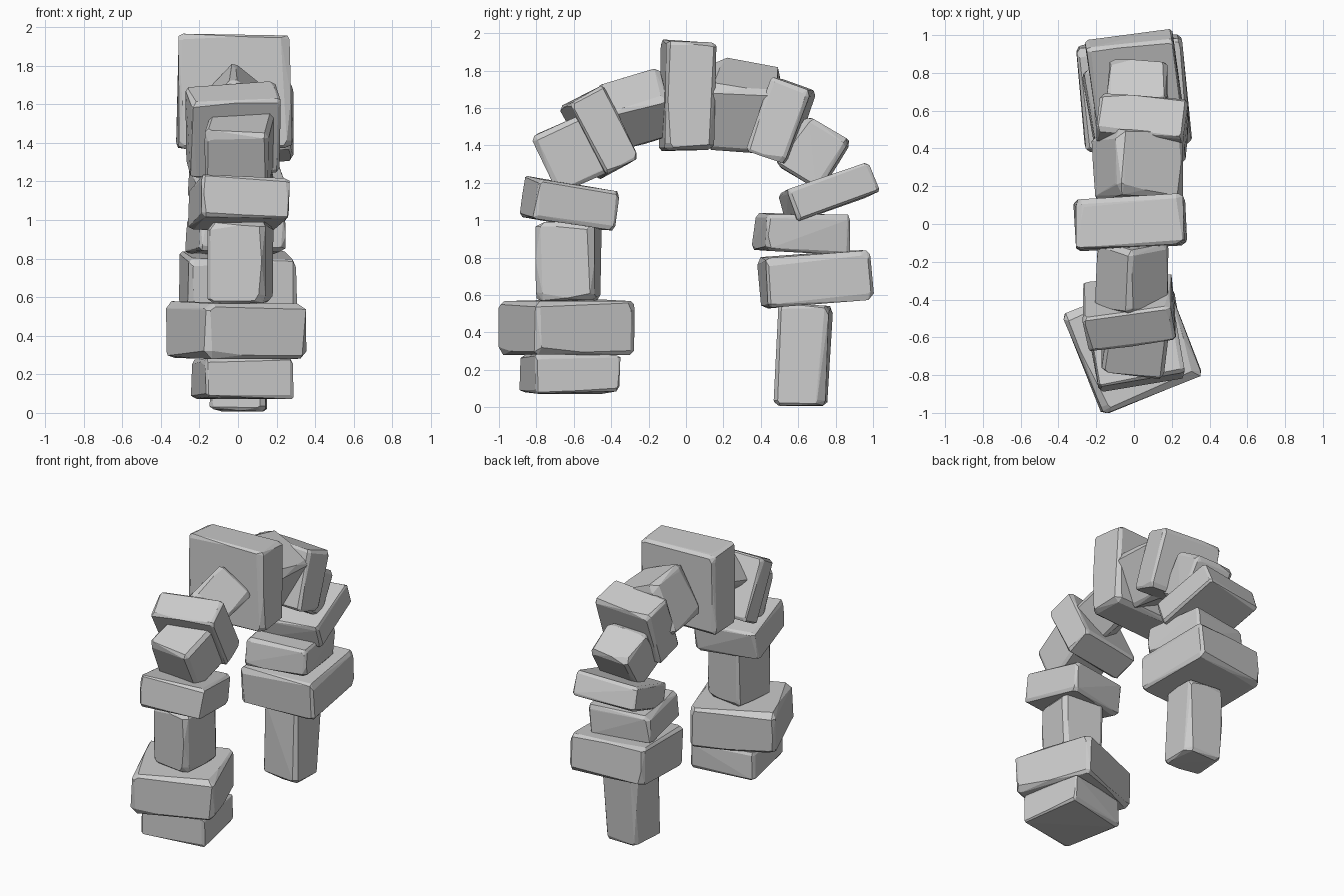
import bpy, bmesh, random
from math import radians
from mathutils import Vector, Matrix

if "Cube" in bpy.data.objects:
    bpy.data.objects.remove(bpy.data.objects["Cube"])

random.seed(7)


def stone(name, loc, size, tilt=0, roll=0, spin=0):
    """Chipped block: convex hull of points inset along each box edge."""
    bm = bmesh.new()
    half = Vector(size) / 2
    chip = min(size) * 0.11
    jit = lambda a: random.uniform(-a, a)
    # gently skewed corners keep blocks from looking machined
    corner = {(x, y, z): Vector((x * half.x, y * half.y, z * half.z))
              + Vector((jit(.008), jit(.008), jit(.008)))
              for x in (-1, 1) for y in (-1, 1) for z in (-1, 1)}
    for axis in range(3):
        u, v = [a for a in range(3) if a != axis]
        for su in (-1, 1):
            for sv in (-1, 1):
                key = [0, 0, 0]
                key[u], key[v] = su, sv
                key[axis] = -1
                a = corner[tuple(key)]
                key[axis] = 1
                b = corner[tuple(key)]
                end = chip / (2 * half[axis])
                for t in (end * random.uniform(.5, 1.7), random.uniform(.35, .65),
                          1 - end * random.uniform(.5, 1.7)):
                    for k, s in ((u, su), (v, sv)):
                        p = a.lerp(b, t)
                        p[k] -= s * chip * random.uniform(.3, 1.5)
                        bm.verts.new(p)
    hull = bmesh.ops.convex_hull(bm, input=bm.verts[:])
    junk = {g for g in hull["geom_interior"] + hull["geom_unused"]
            if isinstance(g, bmesh.types.BMVert)}
    bmesh.ops.delete(bm, geom=list(junk), context='VERTS')
    bmesh.ops.dissolve_limit(bm, angle_limit=radians(4), verts=bm.verts[:], edges=bm.edges[:])
    bmesh.ops.recalc_face_normals(bm, faces=bm.faces[:])
    me = bpy.data.meshes.new(name)
    bm.to_mesh(me)
    bm.free()
    ob = bpy.data.objects.new(name, me)
    bpy.context.collection.objects.link(ob)
    ob.matrix_world = (Matrix.Translation(loc)
                       @ Matrix.Rotation(radians(tilt), 4, 'X')
                       @ Matrix.Rotation(radians(roll), 4, 'Y')
                       @ Matrix.Rotation(radians(spin), 4, 'Z'))
    return ob


# front leg and arch, bottom to top
stone("front_base_stone", (.025, -.62, .18), (.46, .46, .205), spin=10)
stone("front_wide_slab", (-.005, -.64, .43), (.57, .57, .285), spin=22)
stone("front_pillar_stone", (.01, -.63, .78), (.30, .31, .42), spin=-9)
stone("front_tilted_slab", (.005, -.62, 1.085), (.46, .44, .21), tilt=-10, spin=10)
stone("front_lower_arch_stone", (.01, -.59, 1.37), (.33, .34, .34), tilt=25, spin=-5)
stone("front_middle_arch_stone", (-.025, -.46, 1.47), (.47, .20, .43), tilt=28, spin=8)
stone("front_upper_arch_stone", (-.01, -.27, 1.59), (.29, .36, .28), tilt=15, roll=42)

# top of the arch
stone("keystone", (-.02, .007, 1.665), (.58, .27, .585), tilt=-1, spin=2.5)

# back arch and leg, top to bottom
stone("back_upper_arch_stone", (.02, .31, 1.605), (.38, .36, .38), tilt=-6, roll=24)
stone("back_middle_arch_stone", (.04, .51, 1.53), (.47, .22, .42), tilt=-21, spin=-5)
stone("back_lower_arch_stone", (.02, .68, 1.36), (.31, .27, .31), tilt=-32, spin=-3)
stone("back_tilted_slab", (.0, .76, 1.145), (.46, .47, .17), tilt=19, spin=7)
stone("back_thin_slab", (-.01, .62, .93), (.45, .45, .205), tilt=-2, spin=10)
stone("back_wide_slab", (.0, .69, .685), (.56, .56, .275), tilt=4, spin=5)
stone("back_pillar_stone", (.005, .625, .28), (.285, .275, .545), tilt=-2, spin=-4)
